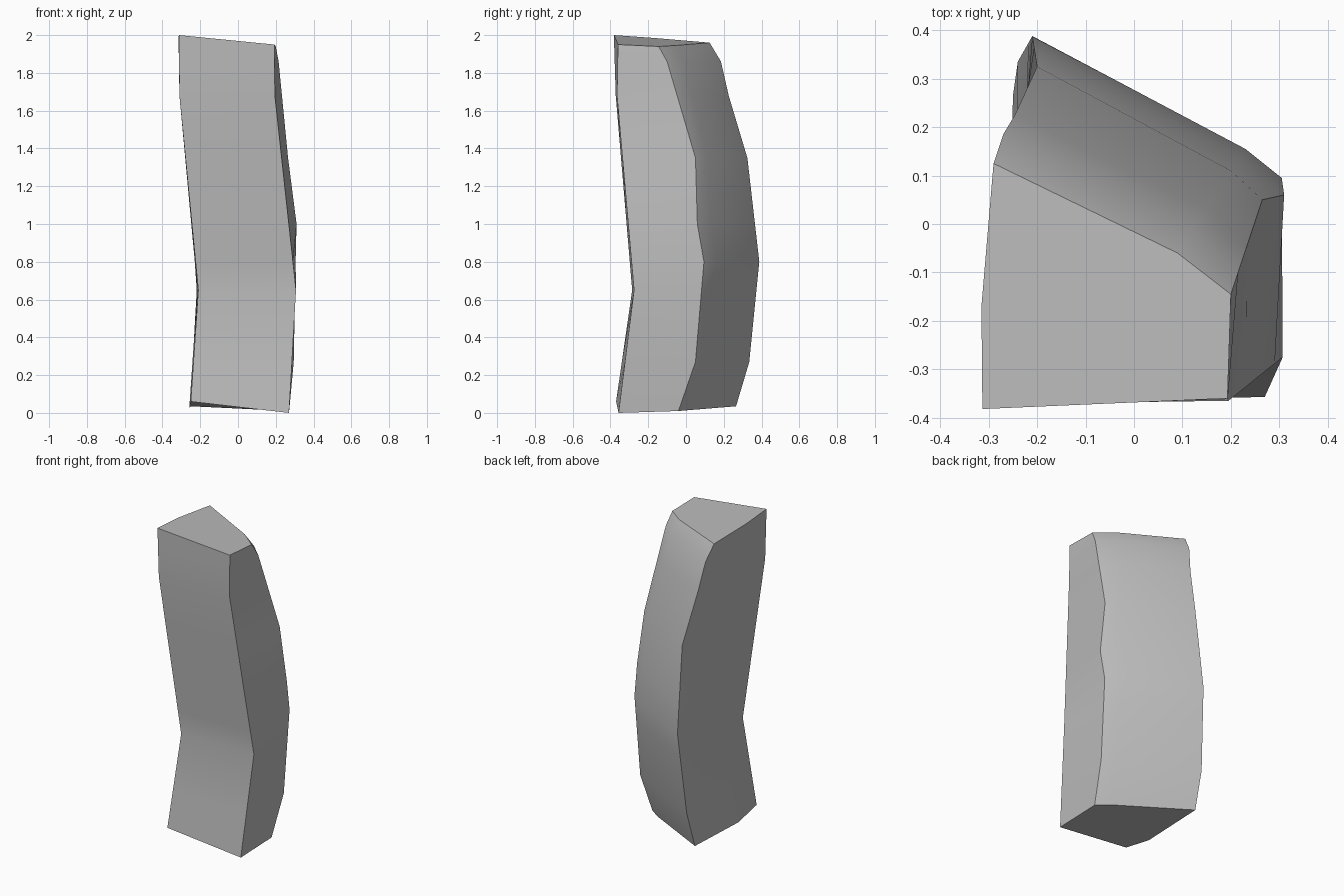
import bpy
import bmesh

# Remove the default cube only
default_cube = bpy.data.objects.get("Cube")
if default_cube:
    bpy.data.objects.remove(default_cube, do_unlink=True)


def make_material(name, color):
    material = bpy.data.materials.new(name)
    material.use_nodes = True
    material.diffuse_color = color
    material.node_tree.nodes["Principled BSDF"].inputs["Base Color"].default_value = color
    return material


def point_on_path(path, height):
    """Interpolate one long edge of the block, clamped to its own two ends."""
    height = max(path[0][2], min(path[-1][2], height))
    for low, high in zip(path, path[1:]):
        if height <= high[2]:
            t = (height - low[2]) / (high[2] - low[2])
            return [a + (b - a) * t for a, b in zip(low, high)]
    return path[-1]


# Long edges from bottom to top, listed counter-clockwise seen from above
front_left_edge = [(-.25, -.37, .06), (-.21, -.285, .65), (-.31, -.372, 1.68), (-.313, -.382, 2)]
front_right_edge = [(.27, -.357, 0), (.307, -.275, .65), (.195, -.365, 1.68), (.193, -.36, 1.95)]
back_right_edge = [(.27, -.04, .01), (.295, .05, .27), (.305, .095, .8), (.31, .06, 1),
                   (.265, .05, 1.35), (.215, -.1, 1.86), (.2, -.145, 1.94)]
back_bevel_edge = [(.19, .02, .015), (.215, .1, .27), (.23, .155, .8), (.2, .11, 1.35),
                   (.12, -.01, 1.86), (.09, -.06, 1.945)]
back_left_edge = [(-.25, .265, .035), (-.24, .335, .27), (-.21, .388, .8), (-.2, .325, 1.35),
                  (-.255, .205, 1.75), (-.27, .185, 1.86), (-.29, .125, 1.96)]
side_middle_edge = [(-.258, -.17, .025), (-.215, -.05, .65), (-.31, -.15, 1.68), (-.315, -.17, 1.985)]

edges = [front_left_edge, front_right_edge, back_right_edge,
         back_bevel_edge, back_left_edge, side_middle_edge]
levels = [0, .27, .65, .8, 1, 1.35, 1.68, 1.86, 2]

# Curved wedge block, lofted through the levels and capped at both ends
bm = bmesh.new()
rings = [[bm.verts.new(point_on_path(edge, height)) for edge in edges] for height in levels]
count = len(edges)
for lower, upper in zip(rings, rings[1:]):
    for i in range(count):
        j = (i + 1) % count
        bm.faces.new((lower[i], lower[j], upper[j], upper[i]))
bm.faces.new(list(reversed(rings[0])))
bm.faces.new(rings[-1])
bmesh.ops.recalc_face_normals(bm, faces=bm.faces)

mesh = bpy.data.meshes.new("curved_block")
bm.to_mesh(mesh)
bm.free()
block = bpy.data.objects.new("curved_block", mesh)
bpy.context.collection.objects.link(block)
mesh.materials.append(make_material("plain grey", (.5, .5, .5, 1)))

# Smooth the gentle bends and keep the corner edges crisp
bpy.ops.object.select_all(action="DESELECT")
block.select_set(True)
bpy.context.view_layer.objects.active = block
bpy.ops.object.shade_smooth_by_angle(angle=.5)
